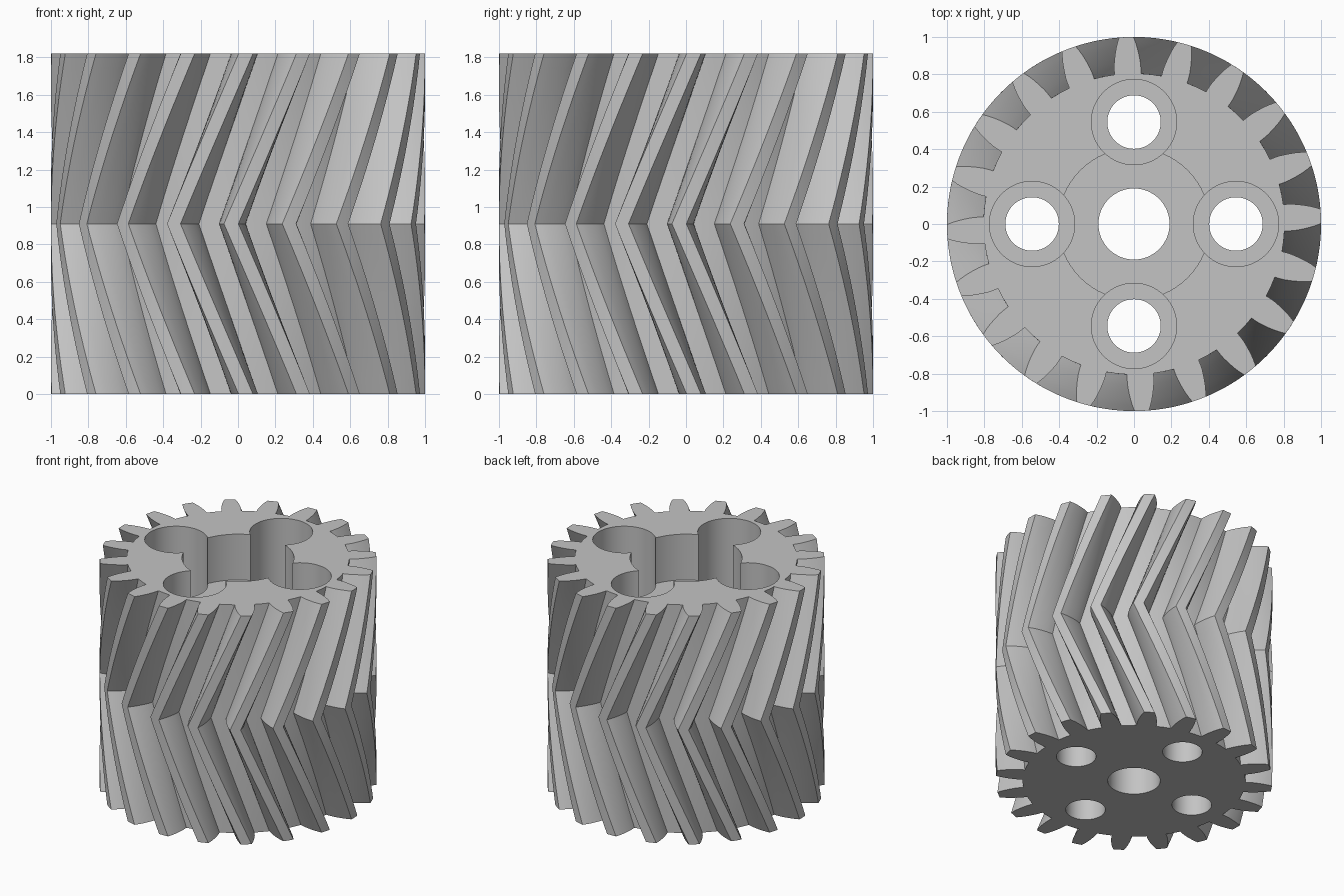
import bpy, bmesh, math

cube = bpy.data.objects.get("Cube")
if cube:
    bpy.data.objects.remove(cube, do_unlink=True)

HEIGHT = 1.82
TEETH = 20
TWIST = math.radians(22.5)      # tooth rotation over each half
MID_ANGLE = math.radians(-2.1)  # tooth position at the chevron point
LAYERS = 12                     # layers in each half

metal = bpy.data.materials.new("plain grey")
metal.use_nodes = True
grey = (0.55, 0.55, 0.55, 1)
metal.diffuse_color = grey
metal.node_tree.nodes["Principled BSDF"].inputs["Base Color"].default_value = grey


def gear_outline():
    """Polar outline of all teeth: curved flanks, round tips and root arcs."""
    flank = [(0.805, 5.05), (0.83, 4.95), (0.86, 4.7), (0.9, 4.15),
             (0.94, 3.5), (0.97, 2.9), (1.0, 2.2)]
    pitch = 360 / TEETH
    tooth = [(r, -a) for r, a in flank] + [(1.0, 0)]
    tooth += [(r, a) for r, a in reversed(flank)]
    tooth += [(0.805, pitch / 2)]
    return [(r, math.radians(a + i * pitch)) for i in range(TEETH) for r, a in tooth]


# Herringbone gear body: outline twisted one way, then back
bm = bmesh.new()
outline = gear_outline()
rings = []
for k in range(2 * LAYERS + 1):
    t = k / LAYERS - 1
    turn = MID_ANGLE + TWIST * abs(t)
    z = HEIGHT / 2 * (1 + t)
    rings.append([bm.verts.new((r * math.cos(a + turn), r * math.sin(a + turn), z))
                  for r, a in outline])
n = len(outline)
for low, high in zip(rings, rings[1:]):
    for i in range(n):
        j = (i + 1) % n
        bm.faces.new((low[i], low[j], high[j], high[i]))
bm.faces.new(list(reversed(rings[0])))
bm.faces.new(rings[-1])
mesh = bpy.data.meshes.new("herringbone_gear")
bm.to_mesh(mesh)
bm.free()
gear = bpy.data.objects.new("herringbone_gear", mesh)
bpy.context.collection.objects.link(gear)
mesh.materials.append(metal)


def cut(x, y, radius, bottom):
    """Cut a round hole from above the gear down to the given height."""
    top = HEIGHT + 0.1
    bpy.ops.mesh.primitive_cylinder_add(vertices=64, radius=radius, depth=top - bottom,
                                        location=(x, y, (top + bottom) / 2))
    cutter = bpy.context.object
    cutter.name = "hole_cutter"
    cutter.hide_render = True
    cutter.data.materials.append(metal)
    mod = gear.modifiers.new("hole", 'BOOLEAN')
    mod.operation = 'DIFFERENCE'
    mod.solver = 'EXACT'
    mod.object = cutter
    bpy.ops.object.select_all(action='DESELECT')
    gear.select_set(True)
    bpy.context.view_layer.objects.active = gear
    bpy.ops.object.modifier_apply(modifier=mod.name)
    bpy.data.objects.remove(cutter, do_unlink=True)


# Central recess and axle bore
cut(0, 0, 0.405, HEIGHT - 0.365)
cut(0, 0, 0.19, -0.1)

# Four deeper counterbores with through holes
for q in range(4):
    a = q * math.pi / 2
    x, y = 0.545 * math.cos(a), 0.545 * math.sin(a)
    cut(x, y, 0.228, HEIGHT / 2)
    cut(x, y, 0.143, -0.1)

bpy.ops.object.shade_smooth_by_angle(angle=math.radians(25))
